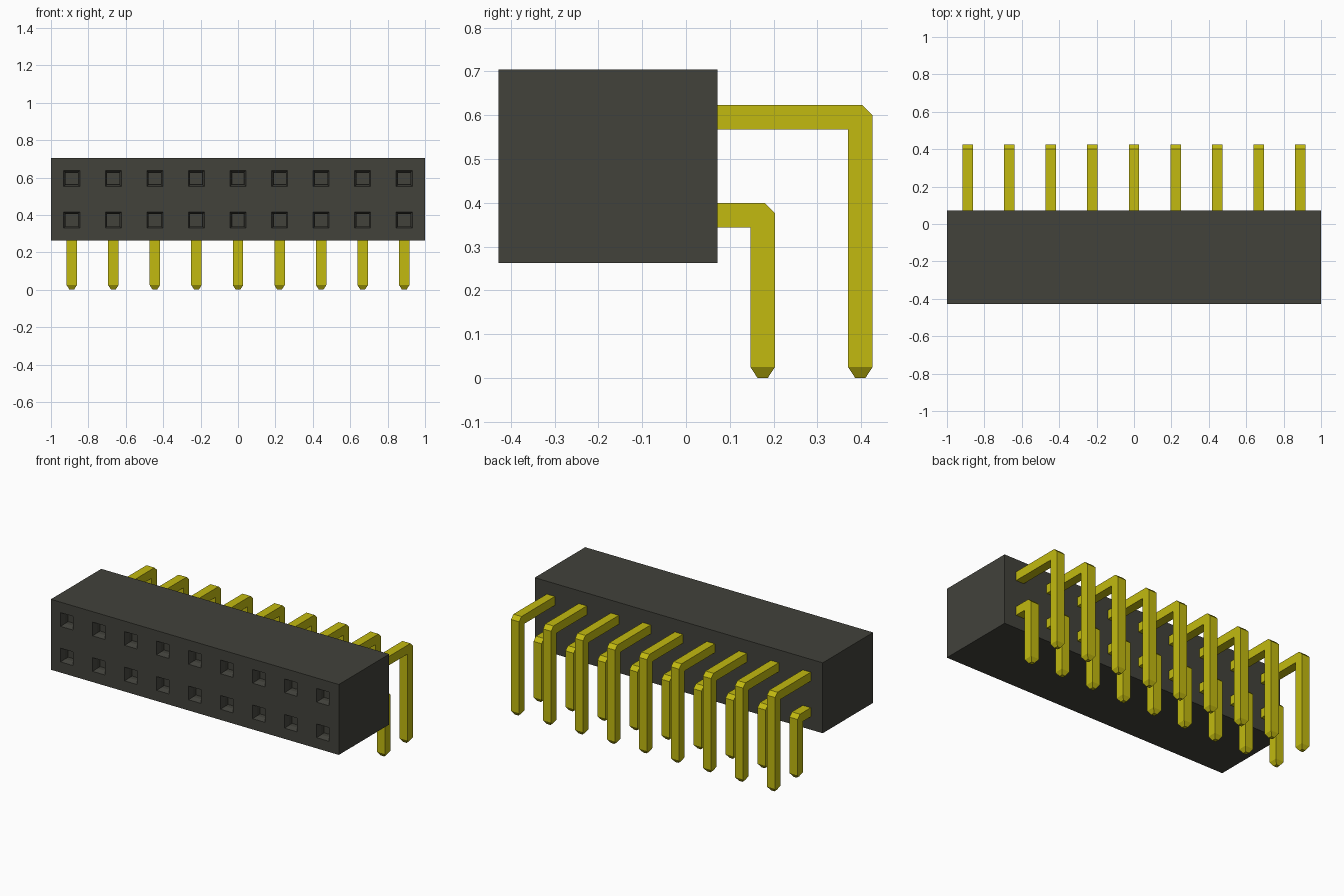
import bpy
import bmesh

cube = bpy.data.objects.get("Cube")
if cube:
    bpy.data.objects.remove(cube, do_unlink=True)

COUNT = 9
PITCH = 2 / COUNT
ROWS = (0.372, 0.595)               # heights of the two contact rows
Y_FRONT, Y_BACK = -0.428, 0.072
Z_LOW, Z_HIGH = 0.262, 0.704
HOLE = 0.043                        # half width of a socket mouth
PIN = 0.056                         # pin thickness
columns = [(i - (COUNT - 1) / 2) * PITCH for i in range(COUNT)]


def make_material(name, rgb):
    mat = bpy.data.materials.new(name)
    mat.use_nodes = True
    mat.diffuse_color = (*rgb, 1)
    mat.node_tree.nodes["Principled BSDF"].inputs["Base Color"].default_value = (*rgb, 1)
    return mat


def finish(bm, name, mat):
    bmesh.ops.recalc_face_normals(bm, faces=bm.faces)
    mesh = bpy.data.meshes.new(name)
    bm.to_mesh(mesh)
    bm.free()
    mesh.materials.append(mat)
    obj = bpy.data.objects.new(name, mesh)
    bpy.context.collection.objects.link(obj)
    return obj


black = make_material("charcoal plastic", (0.054, 0.054, 0.044))
gold = make_material("gold metal", (0.54, 0.49, 0.005))


# Housing: front grid whose odd cells become funnel-shaped sockets
def build_housing():
    bm = bmesh.new()
    xs = [-1] + [c + s * HOLE for c in columns for s in (-1, 1)] + [1]
    zs = [Z_LOW] + [c + s * HOLE for c in ROWS for s in (-1, 1)] + [Z_HIGH]
    grid = [[bm.verts.new((x, Y_FRONT, z)) for z in zs] for x in xs]
    mouths = []
    for i in range(len(xs) - 1):
        for j in range(len(zs) - 1):
            face = bm.faces.new((grid[i][j], grid[i + 1][j],
                                 grid[i + 1][j + 1], grid[i][j + 1]))
            if i % 2 and j % 2:
                mouths.append(face)
    bm.normal_update()

    # sides and back
    rim = [e for e in bm.edges if e.is_boundary]
    walls = bmesh.ops.extrude_edge_only(bm, edges=rim)["geom"]
    back = [v for v in walls if isinstance(v, bmesh.types.BMVert)]
    bmesh.ops.translate(bm, verts=back, vec=(0, Y_BACK - Y_FRONT, 0))
    bmesh.ops.holes_fill(bm, edges=[e for e in bm.edges if e.is_boundary], sides=0)

    # chamfered mouths, then straight holes
    bmesh.ops.inset_individual(bm, faces=mouths, thickness=0.014, depth=-0.03)
    floors = bmesh.ops.extrude_discrete_faces(bm, faces=mouths)["faces"]
    bmesh.ops.translate(bm, verts=[v for f in floors for v in f.verts], vec=(0, 0.03, 0))
    finish(bm, "housing", black)


# Right-angle pin: bent profile given a width, with a pointed tip
def build_pin_mesh(outer_y, top_z):
    cut, tip = 0.024, 0.025
    inner_y, under_z = outer_y - PIN, top_z - PIN
    profile = [(Y_BACK - 0.01, top_z), (outer_y - cut, top_z), (outer_y, top_z - cut),
               (outer_y, tip), (inner_y, tip), (inner_y, under_z), (Y_BACK - 0.01, under_z)]
    bm = bmesh.new()
    side = bm.faces.new([bm.verts.new((-PIN / 2, y, z)) for y, z in profile])
    swept = bmesh.ops.extrude_face_region(bm, geom=[side])["geom"]
    bmesh.ops.translate(bm, verts=[v for v in swept if isinstance(v, bmesh.types.BMVert)],
                        vec=(PIN, 0, 0))
    bmesh.ops.recalc_face_normals(bm, faces=bm.faces)
    end = min(bm.faces, key=lambda f: f.calc_center_median().z)
    bmesh.ops.inset_individual(bm, faces=[end], thickness=0.023, depth=tip)
    return bm


build_housing()
for label, outer_y, top_z in (("lower", 0.203, 0.400), ("upper", 0.426, 0.623)):
    first = finish(build_pin_mesh(outer_y, top_z), f"{label}_pin_1", gold)
    first.location.x = columns[0]
    for n, x in enumerate(columns[1:], 2):
        pin = bpy.data.objects.new(f"{label}_pin_{n}", first.data)
        pin.location.x = x
        bpy.context.collection.objects.link(pin)
